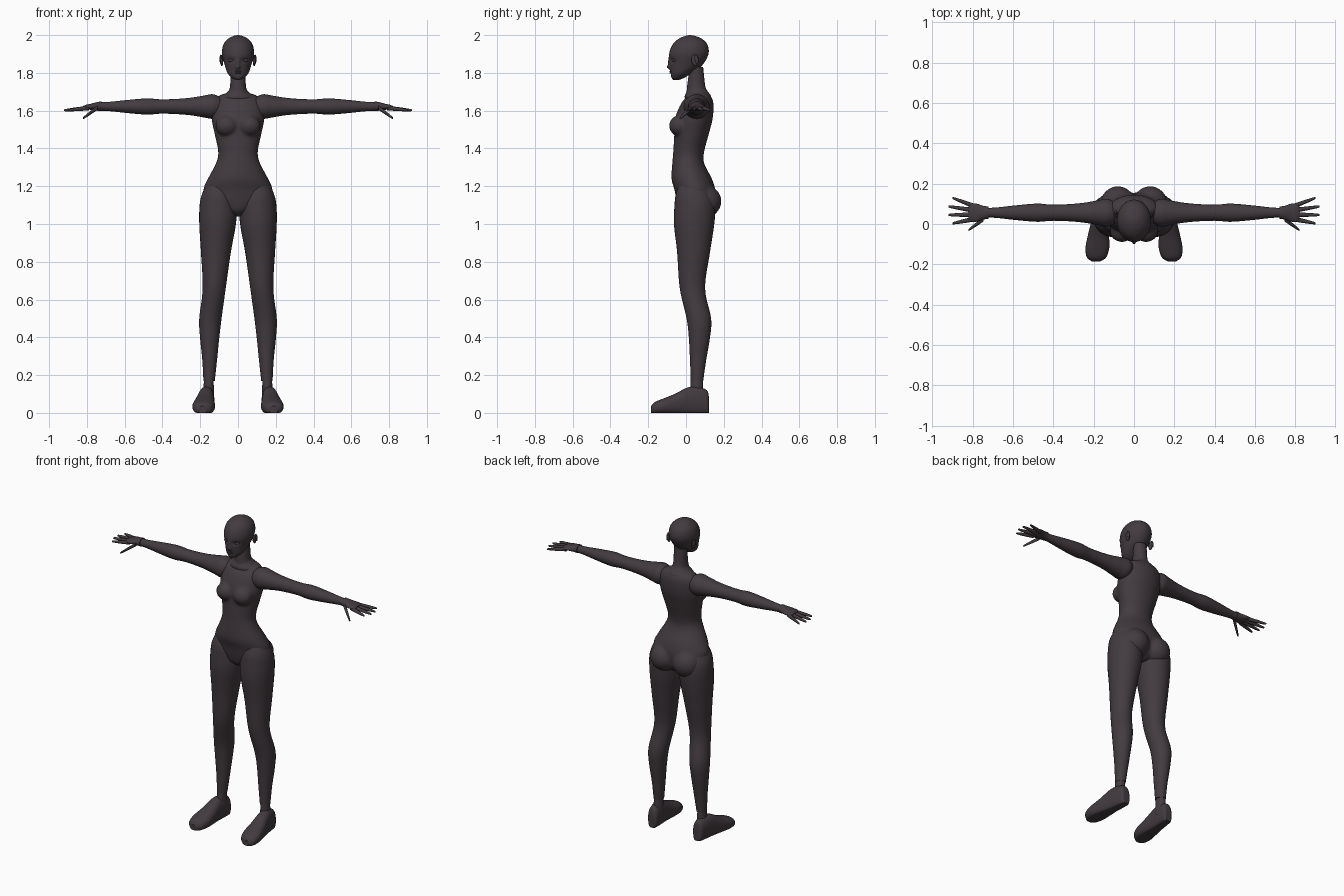
import bpy
import bmesh
from math import cos, sin, pi, exp, copysign
from mathutils import Matrix, Vector

cube = bpy.data.objects.get("Cube")
if cube:
    bpy.data.objects.remove(cube, do_unlink=True)

COLOR = (0.055, 0.043, 0.05, 1)
charcoal = bpy.data.materials.new("warm_charcoal")
charcoal.use_nodes = True
charcoal.diffuse_color = COLOR
for node in charcoal.node_tree.nodes:
    if node.type == 'BSDF_PRINCIPLED':
        node.inputs["Base Color"].default_value = COLOR
        node.inputs["Roughness"].default_value = 0.6


def spline(rows, steps):
    """Smoothly interpolate rows of numbers."""
    rows = [Vector(row) for row in rows]
    last = len(rows) - 1
    smooth = []
    for index in range(last):
        start, end = rows[index], rows[index + 1]
        leave = (end - rows[max(index - 1, 0)]) / 2
        arrive = (rows[min(index + 2, last)] - start) / 2
        for step in range(steps):
            t = step / steps
            ease = t * t * (3 - 2 * t)
            smooth.append(start.lerp(end, ease)
                          + leave * t * (1 - t) ** 2
                          - arrive * t * t * (1 - t))
    return smooth + [rows[last]]


def loft(bm, rows, axis, side=1, segments=32, steps=6, power=2):
    """Skin oval sections: position, two centres, two radii."""
    def bend(value):
        return copysign(abs(value) ** (2 / power), value)

    loops = []
    for along, a_centre, b_centre, a_radius, b_radius in spline(rows, steps):
        loop = []
        for segment in range(segments):
            angle = 2 * pi * segment / segments
            a = a_centre + a_radius * bend(cos(angle))
            b = b_centre + b_radius * bend(sin(angle))
            x, y, z = {'x': (along, a, b),
                       'y': (a, along, b),
                       'z': (a, b, along)}[axis]
            loop.append(bm.verts.new((x * side, y, z)))
        loops.append(loop)
    for lower, upper in zip(loops, loops[1:]):
        for segment in range(segments):
            following = (segment + 1) % segments
            bm.faces.new((lower[segment], lower[following],
                          upper[following], upper[segment]))
    bm.faces.new(loops[0])
    bm.faces.new(loops[-1])


def blob(bm, center, size, turn=0):
    """Ellipsoid, optionally tilted about the x axis."""
    matrix = (Matrix.Translation(center)
              @ Matrix.Rotation(turn, 4, 'X')
              @ Matrix.Diagonal((*size, 1)))
    bmesh.ops.create_uvsphere(bm, u_segments=24, v_segments=16,
                              radius=1, matrix=matrix)


def finish(name, bm, fused=False):
    """Make the object, optionally fusing its overlapping shapes."""
    bmesh.ops.recalc_face_normals(bm, faces=bm.faces[:])
    for face in bm.faces:
        face.smooth = len(face.verts) < 5
    mesh = bpy.data.meshes.new(name)
    bm.to_mesh(mesh)
    bm.free()
    mesh.materials.append(charcoal)
    obj = bpy.data.objects.new(name, mesh)
    bpy.context.collection.objects.link(obj)
    if fused:
        fuse = obj.modifiers.new("fuse", 'REMESH')
        fuse.mode = 'VOXEL'
        fuse.voxel_size = .008
        fuse.use_smooth_shade = True
        relax = obj.modifiers.new("relax", 'SMOOTH')
        relax.factor = .5
        relax.iterations = 10


def symmetric(profile):
    """Height, half width, y centre and half depth to full sections."""
    return [(z, 0, y, width, depth) for z, width, y, depth in profile]


# Bodysuit: trunk, seat and bust fused together
bm = bmesh.new()
loft(bm, symmetric([
    (1.04, .03, .05, .05), (1.07, .085, .05, .085), (1.12, .165, .05, .1),
    (1.18, .184, .047, .108), (1.24, .16, .03, .107), (1.32, .118, .012, .085),
    (1.38, .105, .014, .082), (1.48, .125, .03, .092), (1.56, .14, .042, .1),
    (1.64, .132, .06, .085), (1.68, .1, .07, .06), (1.695, .05, .07, .04)]), 'z')
for side in (1, -1):
    blob(bm, (.08 * side, .09, 1.12), (.09, .098, .09))
    blob(bm, (.06 * side, -.035, 1.52), (.06, .055, .055))
finish("bodysuit", bm, fused=True)

# Neck, flaring into the collar
bm = bmesh.new()
loft(bm, symmetric([
    (1.64, .1, .06, .06), (1.675, .087, .063, .07), (1.7, .055, .06, .057),
    (1.73, .042, .054, .048), (1.83, .04, .055, .036)]), 'z')
finish("neck", bm)

# Head, with the face pushed out or in by soft bumps
bm = bmesh.new()
loft(bm, symmetric([
    (1.763, .012, -.052, .016), (1.775, .035, -.042, .035),
    (1.8, .056, -.025, .056), (1.84, .07, 0, .086), (1.9, .085, .015, .104),
    (1.95, .077, .021, .092), (1.98, .053, .023, .062),
    (1.995, .025, .022, .028), (2, .003, .02, .003)]),
    'z', segments=72, steps=8)
BUMPS = [  # x, z, amount, width, height
    (0, 1.83, .013, .01, .01),
    (0, 1.852, .008, .01, .025),
    (.036, 1.867, -.011, .02, .011)]
for vert in bm.verts:
    x, y, z = vert.co
    if y < 0:
        for bump_x, bump_z, amount, width, height in BUMPS:
            across = (abs(x) - bump_x) / width
            up = (z - bump_z) / height
            vert.co.y -= amount * exp(-across ** 2 - up ** 2)
finish("head", bm)

# Lips
bm = bmesh.new()
for z in (1.8, 1.807):
    blob(bm, (0, -.081, z), (.017, .007, .004))
finish("lips", bm)

for side, label in ((1, "left"), (-1, "right")):
    # Eye and ear
    bm = bmesh.new()
    blob(bm, (.036 * side, -.062, 1.866), (.018, .012, .009))
    finish(label + "_eye", bm)
    bm = bmesh.new()
    blob(bm, (.086 * side, .045, 1.865), (.008, .016, .03), turn=.2)
    blob(bm, (.091 * side, .056, 1.872), (.007, .01, .025), turn=.2)
    finish(label + "_ear", bm)

    # Arm: a radius profile along a straight line from shoulder to wrist
    bm = bmesh.new()
    arm = [(.08, .045), (.13, .068), (.18, .061), (.25, .049), (.33, .042),
           (.41, .04), (.48, .045), (.58, .037), (.68, .026), (.73, .024)]
    loft(bm, [(x, .056, 1.622, radius, radius * .95) for x, radius in arm],
         'x', side)
    finish(label + "_arm", bm)

    # Hand: flat palm, four fanned fingers and a lowered thumb
    bm = bmesh.new()
    palm = [(.722, .03, .026), (.75, .035, .022), (.78, .045, .016),
            (.805, .045, .012), (.82, .03, .007)]
    loft(bm, [(x, .056, 1.615 + thick / 3, width, thick)
              for x, width, thick in palm], 'x', side)
    fingers = [(Vector((.79, .025 + .021 * i, 1.614)),
                Vector((.93 - .02 * abs(i - 1.5), .003 + .042 * i, 1.602)))
               for i in range(4)]
    fingers.append((Vector((.745, .025, 1.615)), Vector((.82, -.03, 1.56))))
    for base, tip in fingers:
        rows = [(*base.lerp(tip, share), radius, radius)
                for share, radius in ((0, .012), (.5, .01), (.95, .006), (1, .001))]
        loft(bm, rows, 'x', side, segments=12)
    finish(label + "_hand", bm)

    # Leg, from under the suit to the hem above the ankle
    bm = bmesh.new()
    leg = [(1.22, .1, .06, .035), (1.16, .105, .085, .04), (1.1, .105, .098, .047),
           (1, .108, .097, .043), (.85, .117, .079, .04), (.66, .126, .061, .034),
           (.5, .146, .059, .068), (.4, .15, .051, .071), (.28, .15, .039, .064),
           (.17, .153, .03, .058)]
    loft(bm, [(z, x, y, radius, radius * 1.1) for z, x, radius, y in leg],
         'z', side)
    finish(label + "_leg", bm)

    # Ankle, a little narrower than the hem
    bm = bmesh.new()
    loft(bm, [(z, .155, .057, radius, radius * 1.25)
              for z, radius in ((.2, .024), (.14, .027), (.06, .03))], 'z', side)
    finish(label + "_ankle", bm)

    # Shoe, turned slightly outward and flattened against the floor
    bm = bmesh.new()
    shoe = [(.122, .018, .08), (.11, .032, .12), (.06, .039, .137), (.01, .043, .135),
            (-.06, .053, .1), (-.12, .059, .076), (-.165, .048, .057),
            (-.185, .022, .036)]
    loft(bm, [(y, .171 - .09 * y, height * .45, width, height * .55)
              for y, width, height in shoe], 'y', side, power=2.4)
    for vert in bm.verts:
        vert.co.z = max(vert.co.z, 0)
    finish(label + "_shoe", bm)
